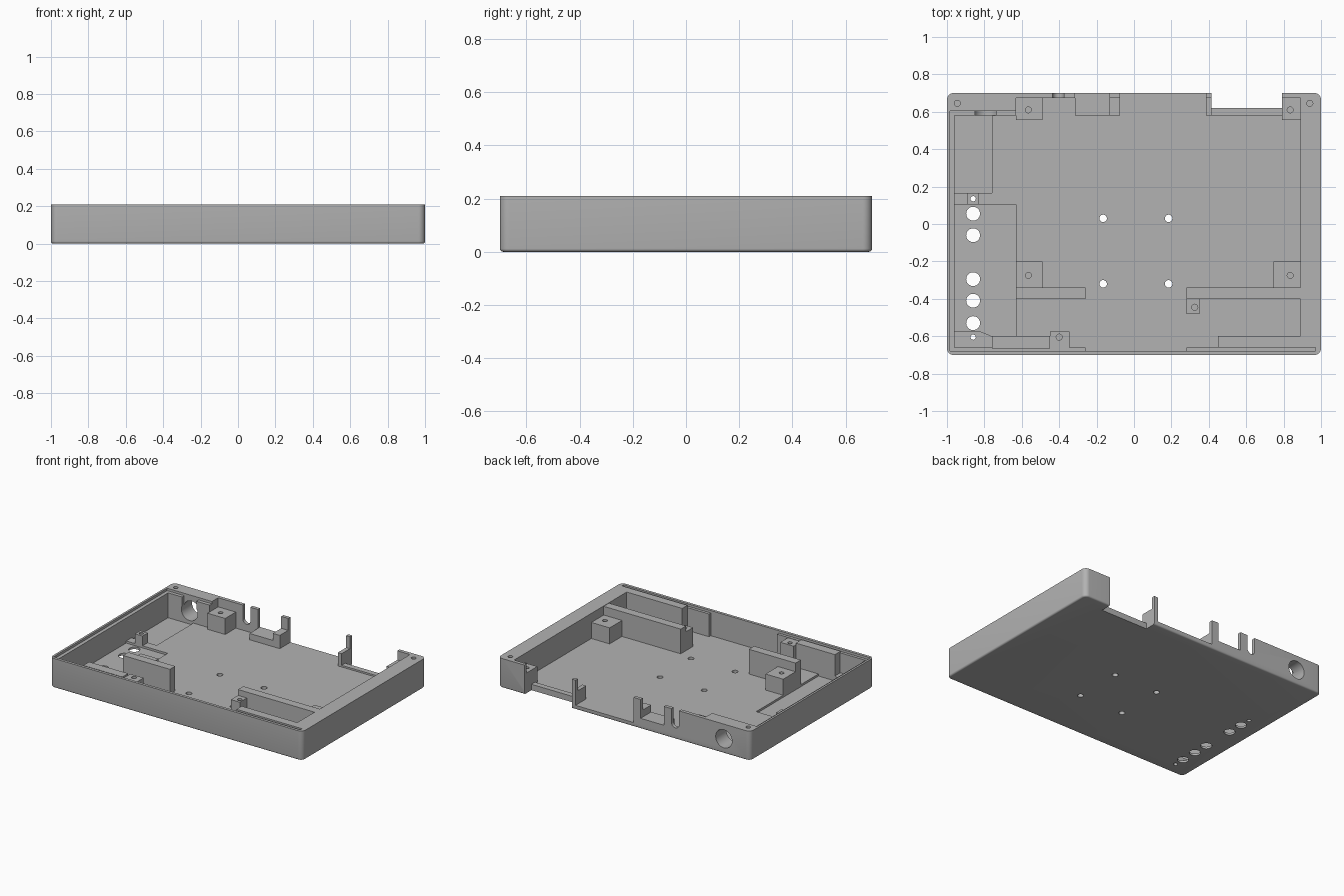
import bpy, bmesh
from mathutils import Matrix

if "Cube" in bpy.data.objects:
    bpy.data.objects.remove(bpy.data.objects["Cube"], do_unlink=True)

grey = bpy.data.materials.new("plain grey")
grey.use_nodes = True
COLOUR = (0.45, 0.45, 0.45, 1)
grey.diffuse_color = COLOUR
grey.node_tree.nodes["Principled BSDF"].inputs["Base Color"].default_value = COLOUR

TOP, FLOOR, LEDGE, THIN = 0.21, 0.03, 0.193, 0.015


def to_object(name, bm):
    bmesh.ops.recalc_face_normals(bm, faces=bm.faces)
    mesh = bpy.data.meshes.new(name)
    bm.to_mesh(mesh)
    bm.free()
    mesh.materials.append(grey)
    ob = bpy.data.objects.new(name, mesh)
    bpy.context.collection.objects.link(ob)
    return ob


def prism(name, points, z0, z1):
    bm = bmesh.new()
    face = bm.faces.new([bm.verts.new((x, y, z0)) for x, y in points])
    up = bmesh.ops.extrude_face_region(bm, geom=[face])["geom"]
    bmesh.ops.translate(bm, vec=(0, 0, z1 - z0),
                        verts=[v for v in up if isinstance(v, bmesh.types.BMVert)])
    return to_object(name, bm)


def block(name, x0, x1, y0, y1, z0, z1):
    return prism(name, [(x0, y0), (x1, y0), (x1, y1), (x0, y1)], z0, z1)


def cylinder(name, centre, radius, length, axis="Z"):
    bm = bmesh.new()
    turn = Matrix.Rotation(1.5707963, 4, "X") if axis == "Y" else Matrix()
    bmesh.ops.create_cone(bm, cap_ends=True, segments=32, radius1=radius,
                          radius2=radius, depth=length,
                          matrix=Matrix.Translation(centre) @ turn)
    return to_object(name, bm)


def cut(target, cutter):
    mod = target.modifiers.new("cut", "BOOLEAN")
    mod.operation, mod.solver, mod.object = "DIFFERENCE", "EXACT", cutter
    bpy.context.view_layer.objects.active = target
    bpy.ops.object.modifier_apply(modifier=mod.name)
    bpy.data.objects.remove(cutter, do_unlink=True)


def cut_block(target, *box):
    cut(target, block("cutter", *box))


def drill(target, x, y, radius, z0=-0.1, z1=0.4):
    cut(target, cylinder("drill", (x, y, (z0 + z1) / 2), radius, z1 - z0))


# outer shell, rounded corners and softened bottom edge
bm = bmesh.new()
bmesh.ops.create_cube(bm, size=1)
for v in bm.verts:
    v.co = (v.co.x * 2, v.co.y * 1.4, (v.co.z + 0.5) * TOP)
upright = [e for e in bm.edges if abs(e.verts[0].co.z - e.verts[1].co.z) > 0.1]
bmesh.ops.bevel(bm, geom=upright, offset=0.035, segments=8, profile=0.5, affect="EDGES")
rim = [e for e in bm.edges if all(v.co.z < 0.001 for v in e.verts)]
bmesh.ops.bevel(bm, geom=rim, offset=0.012, segments=4, profile=0.5, affect="EDGES")
tray = to_object("tray", bm)

# main cavity, side bay, front bays
HIGH = 0.4
for box in [(-0.7, 0.89, -0.6, 0.675), (-0.96, -0.63, -0.66, 0.58),
            (-0.7, -0.2, -0.66, -0.5), (-0.26, 0.28, -0.68, -0.5),
            (0.2, 0.45, -0.66, -0.5)]:
    if box[0] == -0.7 and box[3] == 0.675:
        box = (-0.63,) + box[1:]
    cut_block(tray, *box, FLOOR, HIGH)

# lid ledge and front groove
cut_block(tray, -0.985, -0.63, -0.68, 0.605, LEDGE, HIGH)
cut_block(tray, -0.7, -0.26, -0.68, -0.62, LEDGE, HIGH)
cut_block(tray, 0.28, 0.97, -0.68, -0.66, LEDGE, HIGH)

# thinned floor panels
cut_block(tray, -0.96, -0.63, -0.6, 0.105, THIN, HIGH)
cut_block(tray, -0.96, -0.76, 0.165, 0.58, THIN, HIGH)

# open back and connector notch through the floor
cut_block(tray, -0.315, 0.79, 0.6, 0.8, FLOOR, HIGH)
cut_block(tray, 0.415, 0.79, 0.62, 0.8, -0.1, HIGH)

# cable slot and socket hole in the back wall
cut_block(tray, -0.435, -0.375, 0.65, 0.8, 0.11, HIGH)
cut(tray, cylinder("slot_end", (-0.405, 0.7, 0.11), 0.03, 0.1, "Y"))
cut(tray, cylinder("socket", (-0.79, 0.65, 0.105), 0.065, 0.3, "Y"))
cut_block(tray, -0.85, -0.735, 0.57, 0.605, 0.105, HIGH)

# button holes, floor vents and lid screw holes
for y in (0.055, -0.06, -0.295, -0.41, -0.53):
    drill(tray, -0.86, y, 0.037)
for x in (-0.165, 0.185):
    for y in (0.03, -0.32):
        drill(tray, x, y, 0.02)
for y in (0.135, -0.605):
    drill(tray, -0.86, y, 0.014)
for x in (-0.945, 0.94):
    drill(tray, x, 0.645, 0.016, 0.08)

# screw bosses: name, footprint, height, hole position
BASE = 0.02
bosses = [
    ("back_right_boss", (-0.63, -0.49, 0.555, 0.68), 0.145, (-0.565, 0.61)),
    ("back_left_boss", (0.79, 0.895, 0.555, 0.68), 0.145, (0.835, 0.61)),
    ("middle_right_boss", (-0.63, -0.49, -0.34, -0.2), 0.145, (-0.565, -0.275)),
    ("middle_left_boss", (0.745, 0.895, -0.34, -0.2), 0.145, (0.835, -0.275)),
    ("front_left_boss", (0.28, 0.35, -0.48, -0.395), 0.165, (0.325, -0.445)),
    ("front_right_boss", (-0.45, -0.345, -0.665, -0.575), 0.19, (-0.4, -0.605)),
]
parts = [tray]
for name, foot, height, hole in bosses:
    boss = block(name, *foot, BASE, height)
    drill(boss, *hole, 0.016, 0.06)
    parts.append(boss)

# button board posts
post = block("board_post", -0.89, -0.83, 0.105, 0.165, THIN, 0.1)
drill(post, -0.86, 0.135, 0.014)
foot = prism("board_foot", [(-0.96, -0.66), (-0.76, -0.66), (-0.76, -0.6),
                            (-0.82, -0.575), (-0.96, -0.575)], 0.01, 0.05)
drill(foot, -0.86, -0.605, 0.014)
parts += [post, foot]

# partitions, back brackets and threshold
for name, *box in [
    ("left_partition", 0.28, 0.895, -0.4, -0.34, BASE, 0.207),
    ("right_partition", -0.63, -0.26, -0.4, -0.34, BASE, 0.207),
    ("front_rail", -0.76, -0.45, -0.665, -0.6, 0.01, 0.203),
    ("bracket_block", -0.315, -0.13, 0.58, 0.7, BASE, 0.075),
    ("bracket_step", -0.13, -0.075, 0.58, 0.675, BASE, 0.125),
    ("bracket_post", -0.13, -0.075, 0.675, 0.7, BASE, TOP),
    ("notch_step", 0.385, 0.415, 0.58, 0.675, BASE, 0.125),
    ("notch_post", 0.385, 0.415, 0.675, 0.7, BASE, TOP),
    ("threshold", 0.415, 0.79, 0.58, 0.62, BASE, 0.042),
]:
    parts.append(block(name, *box))

bpy.ops.object.select_all(action="DESELECT")
for part in parts:
    part.select_set(True)
bpy.context.view_layer.objects.active = tray
bpy.ops.object.shade_smooth_by_angle()
